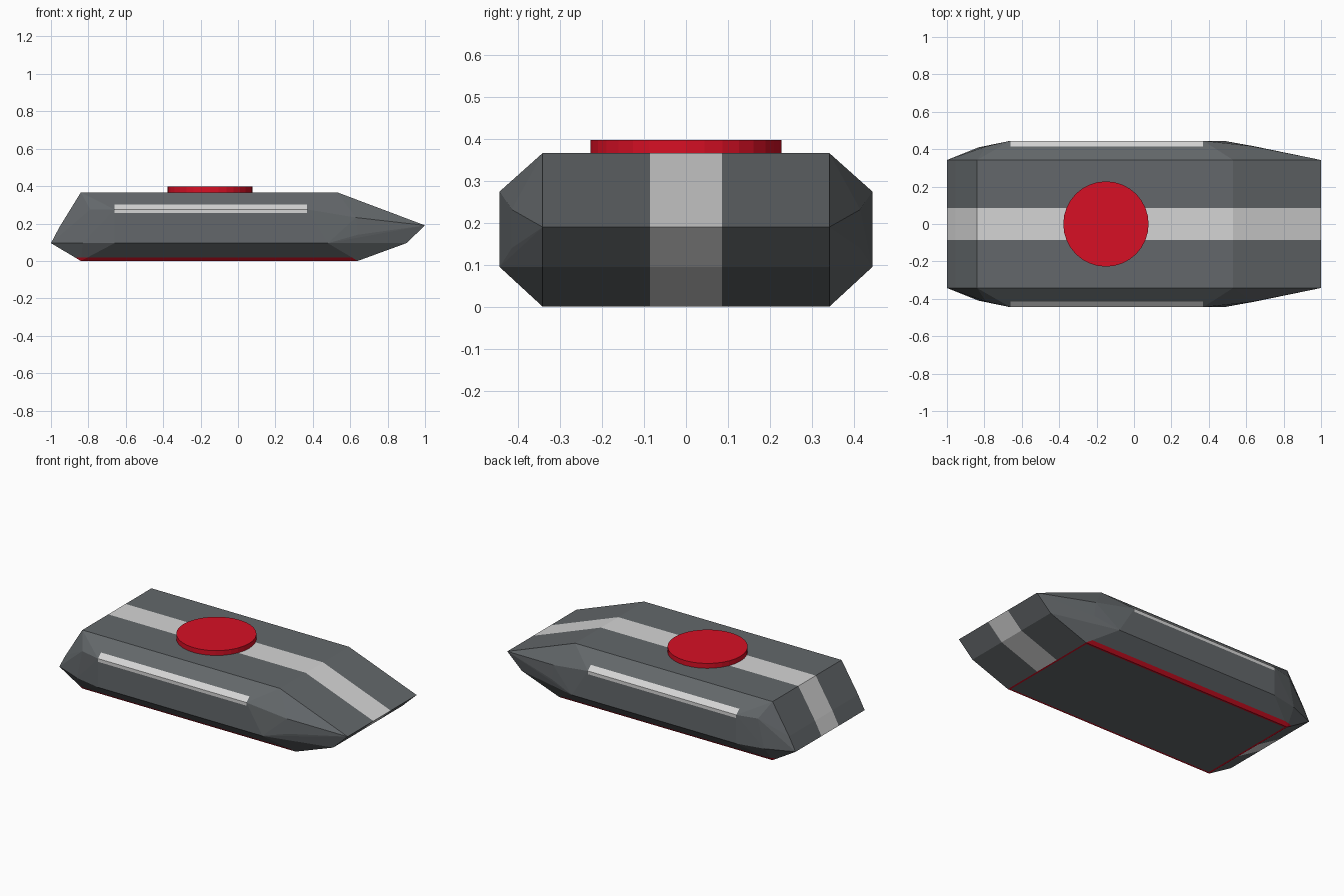
import bpy
import bmesh

cube = bpy.data.objects.get("Cube")
if cube:
    bpy.data.objects.remove(cube, do_unlink=True)


def material(name, rgb):
    mat = bpy.data.materials.new(name)
    mat.use_nodes = True
    mat.diffuse_color = (*rgb, 1)
    mat.node_tree.nodes["Principled BSDF"].inputs["Base Color"].default_value = (*rgb, 1)
    return mat


grey = material("slate grey", (0.125, 0.137, 0.145))
light = material("light grey", (0.66, 0.66, 0.66))
red = material("red", (0.68, 0.005, 0.018))


def add_object(name, bm, mats):
    mesh = bpy.data.meshes.new(name)
    bm.to_mesh(mesh)
    bm.free()
    for mat in mats:
        mesh.materials.append(mat)
    obj = bpy.data.objects.new(name, mesh)
    bpy.context.collection.objects.link(obj)
    return obj


# Centre profile (x, z), running round from the rear top corner
HALF = 0.342
profile = [(-0.84, 0.367), (0.53, 0.367), (1, 0.19), (0.9, 0.095),
           (0.64, 0), (-0.84, 0), (-1, 0.095), (-0.955, 0.18)]

# Outer flank (x, y, z): straight panel, nose taper, rear taper
flank = [(-0.66, 0.445, 0.275), (0.37, 0.445, 0.275), (0.63, 0.416, 0.232),
         (0.64, 0.416, 0.14), (0.48, 0.445, 0.095), (-0.66, 0.445, 0.095),
         (-0.83, 0.41, 0.095), (-0.79, 0.415, 0.275)]

# Faceted hull wrapped round the mirrored corner points
bm = bmesh.new()
for side in (-1, 1):
    for x, z in profile:
        bm.verts.new((x, side * HALF, z))
    for x, y, z in flank:
        bm.verts.new((x, side * y, z))
bmesh.ops.convex_hull(bm, input=bm.verts[:])
bmesh.ops.dissolve_limit(bm, angle_limit=0.01, verts=bm.verts[:], edges=bm.edges[:])

# Cut the painted borders into the hull
STRIPE = 0.086
STRIP_X, STRIP_Z = (-0.66, 0.37), (0.255, 0.302)
TRIM_Z, TRIM_Y, TRIM_X = 0.018, 0.33, (-0.828, 0.628)


def cut(axis, value, faces):
    normal = [0, 0, 0]
    normal[axis] = 1
    geom = set(faces)
    for f in faces:
        geom.update(f.edges, f.verts)
    bmesh.ops.bisect_plane(bm, geom=list(geom), dist=1e-5,
                           plane_co=[value * n for n in normal], plane_no=normal)


def underside(f):
    return f.normal.z < -0.99


bm.normal_update()
for y in (-STRIPE, STRIPE):
    cut(1, y, bm.faces[:])
for z in (TRIM_Z, *STRIP_Z):
    cut(2, z, [f for f in bm.faces if abs(f.calc_center_median().y) > HALF])
for x in STRIP_X:
    cut(0, x, [f for f in bm.faces if abs(f.calc_center_median().y) > HALF])
bm.normal_update()
for y in (-TRIM_Y, TRIM_Y):
    cut(1, y, [f for f in bm.faces if underside(f)])
for x in TRIM_X:
    cut(0, x, [f for f in bm.faces if underside(f)])

# Paint: centre stripe, side strips and red lower trim
bmesh.ops.recalc_face_normals(bm, faces=bm.faces[:])
bm.normal_update()
for f in bm.faces:
    x, y, z = f.calc_center_median()
    y = abs(y)
    if underside(f):
        inside = y < TRIM_Y and TRIM_X[0] < x < TRIM_X[1]
        f.material_index = 0 if inside else 2
    elif y < STRIPE:
        f.material_index = 1
    elif y > HALF and z < TRIM_Z and x < 0.6:
        f.material_index = 2
    elif y > 0.4 and STRIP_X[0] < x < STRIP_X[1] and STRIP_Z[0] < z < STRIP_Z[1]:
        f.material_index = 1
add_object("hull", bm, [grey, light, red])

# Round hatch on the deck
bm = bmesh.new()
bmesh.ops.create_cone(bm, cap_ends=True, segments=32, radius1=0.228, radius2=0.228, depth=0.037)
hatch = add_object("top_disc", bm, [red])
hatch.location = (-0.15, 0, 0.379)
